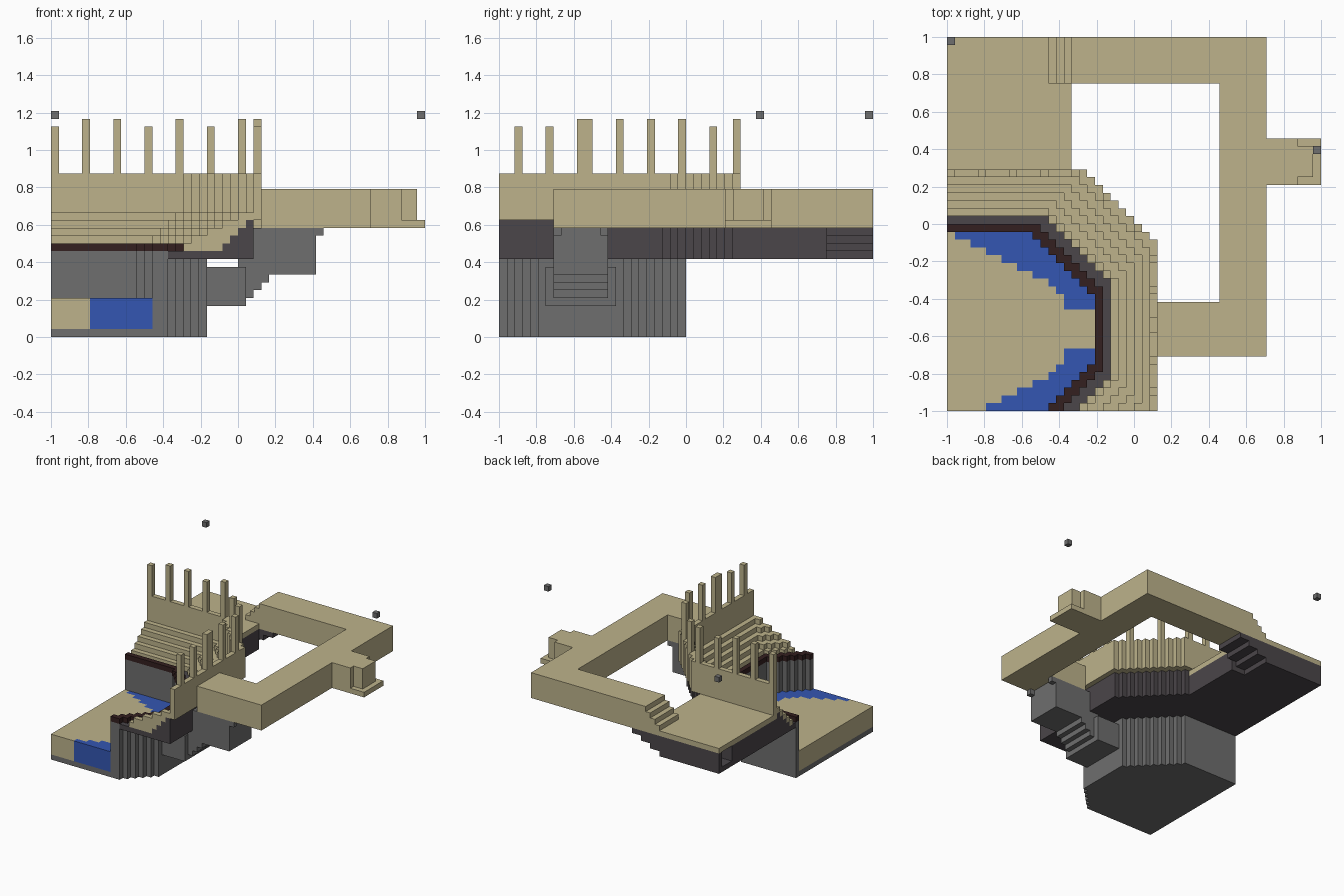
import bpy, bmesh
from mathutils import Vector

cube = bpy.data.objects.get("Cube")
if cube:
    bpy.data.objects.remove(cube, do_unlink=True)

UNIT = 1 / 24  # size of one block


def material(name, r, g, b):
    m = bpy.data.materials.new(name)
    m.use_nodes = True
    m.diffuse_color = (r, g, b, 1)
    m.node_tree.nodes["Principled BSDF"].inputs["Base Color"].default_value = (r, g, b, 1)
    return m


TAN = material("sandstone", 0.51, 0.45, 0.26)
BLUE = material("water_blue", 0.034, 0.093, 0.445)
GREY = material("stone_grey", 0.156, 0.156, 0.156)
DARK = material("dark_stone", 0.07, 0.061, 0.068)
BROWN = material("dark_brown", 0.034, 0.014, 0.014)


def box(x0, x1, y0, y1, z0, z1):
    return {(x, y, z) for x in range(x0, x1) for y in range(y0, y1) for z in range(z0, z1)}


def part(name, mat, cells):
    """Skin a set of blocks with faces on its outside only."""
    bm = bmesh.new()
    verts = {}

    def vert(p):
        if p not in verts:
            verts[p] = bm.verts.new((p[0] * UNIT - 1, p[1] * UNIT - 1, p[2] * UNIT))
        return verts[p]

    for c in sorted(cells):
        for axis in range(3):
            u, v = (axis + 1) % 3, (axis + 2) % 3
            for side in (0, 1):
                n = list(c)
                n[axis] += 2 * side - 1
                if tuple(n) in cells:
                    continue
                loop = []
                for a, b in ((0, 0), (1, 0), (1, 1), (0, 1)):
                    p = list(c)
                    p[axis] += side
                    p[u] += a
                    p[v] += b
                    loop.append(vert(tuple(p)))
                bm.faces.new(loop if side else loop[::-1])
    bmesh.ops.dissolve_limit(bm, angle_limit=0.01, verts=bm.verts[:], edges=bm.edges[:])
    mesh = bpy.data.meshes.new(name)
    bm.to_mesh(mesh)
    bm.free()
    mesh.materials.append(mat)
    bpy.context.collection.objects.link(bpy.data.objects.new(name, mesh))


# Concentric octagonal tiers: -1 floor, 0 rim, 1 walkway, 2-6 seats, 7 outer wall
DIAGONAL = [32, 34, 36, 37, 39, 41, 43, 45, 47]
tiers = {n: [] for n in range(-1, 8)}
for x in range(27):
    for y in range(31):
        fy = max(y, 20 - y)
        for n in tiers:
            if x <= 19 + n and fy <= 23 + n and x + fy <= DIAGONAL[n + 1]:
                tiers[n].append((x, y))
                break


def columns(plan, z0, z1):
    return {(x, y, z) for x, y in plan for z in range(z0, z1)}


def is_sand(x, y):
    fy = max(y, 20 - y)
    return fy <= 12 or (x <= 14 and x + fy <= 28 and x + 2 * fy <= 44)


# Arena floor, drum wall and rim
floor = tiers[-1]
part("arena_drum", GREY, columns(floor, 0, 1) | columns(tiers[0], 0, 11))
part("arena_sand", TAN, columns([c for c in floor if is_sand(*c)], 1, 5))
part("arena_water", BLUE, columns([c for c in floor if not is_sand(*c)], 1, 5))
part("arena_rim", BROWN, columns(tiers[0], 11, 12))

# Seat tiers over their dark shell
shell = columns(tiers[1], 10, 11)
seats = set()
for n in range(2, 7):
    for x, y in tiers[n]:
        top = 9 + n if y >= 10 else max(11, x - 10)
        shell |= columns([(x, y)], 10, top)
        seats |= columns([(x, y)], top, 10 + n)
part("seat_shell", DARK, shell)
part("seats", TAN, seats)

# Outer wall with pillars of alternating height
wall = columns(tiers[7], 15, 21)
tall = [(4, 30), (8, 30), (16, 30), (24, 23), (26, 19), (26, 15), (26, 11), (26, 10)]
short = [(0, 30), (12, 30), (20, 27), (26, 6), (26, 2)]
part("outer_wall", TAN, wall | columns(tall, 21, 28) | columns(short, 21, 27))

# Back platform with a side opening and a stepped underside
body = box(0, 16, 30, 42, 10, 14) | box(0, 13, 42, 48, 10, 14)
for i in range(3):
    body |= box(13 + 2 * i, 15 + 2 * i, 42, 48, 11 + i, 14)
part("platform_body", DARK, body - box(0, 5, 44, 47, 11, 14))
deck = box(0, 16, 30, 48, 14, 15)
for i in range(3):
    deck |= box(13 + i, 16, 42, 48, 15, 16 + i)
part("platform_deck_and_steps", TAN, deck)

# Raised walkway looping round to the right side
part("walkway", TAN, box(16, 41, 42, 48, 14, 19) | box(35, 41, 7, 48, 14, 19)
     | box(27, 41, 7, 14, 14, 19))

# Balcony on the walkway
part("balcony", TAN, box(41, 45, 29, 35, 14, 19) | box(45, 48, 29, 35, 14, 15)
     | box(45, 47, 30, 34, 15, 19))

# Stepped bracket under the walkway
bracket = box(20, 25, 6, 15, 4, 9) | box(24, 34, 7, 14, 8, 14)
for i in range(3):
    bracket |= box(25, 26 + i, 7, 14, 5 + i, 6 + i)
bracket |= {(34, 7, 13), (34, 13, 13)}
part("walkway_bracket", GREY, bracket - shell)

# Floating marker blocks
part("back_marker", GREY, {(0, 47, 28)})
part("left_marker", GREY, {(47, 33, 28)})
